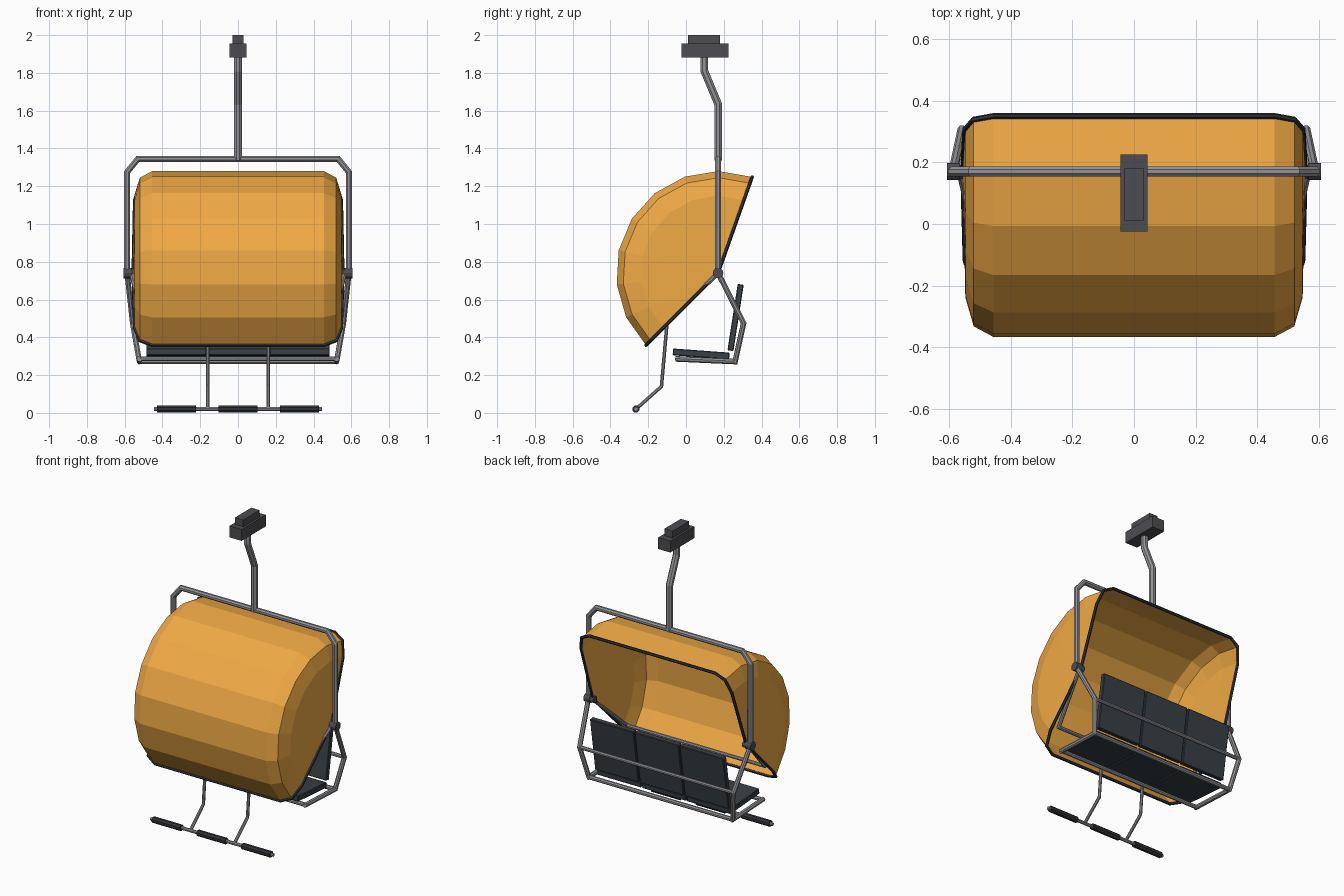
import bpy, bmesh
from math import sin, cos, radians, pi, atan2
from mathutils import Vector, Matrix

if "Cube" in bpy.data.objects:
    bpy.data.objects.remove(bpy.data.objects["Cube"])


def material(name, rgb):
    m = bpy.data.materials.new(name)
    m.diffuse_color = (*rgb, 1)
    m.use_nodes = True
    m.node_tree.nodes["Principled BSDF"].inputs["Base Color"].default_value = m.diffuse_color
    return m


AMBER = material("amber_shell", (0.87, 0.40, 0.06))
STEEL = material("steel", (0.30, 0.30, 0.32))
DARK = material("dark_metal", (0.075, 0.075, 0.085))
PAD = material("dark_pad", (0.04, 0.05, 0.06))
RUBBER = material("rubber", (0.03, 0.033, 0.038))
PY, PZ = 0.17, 0.74  # pivot axis of the bubble and safety bar


def finish(name, bm, mat):
    bmesh.ops.recalc_face_normals(bm, faces=bm.faces)
    me = bpy.data.meshes.new(name)
    bm.to_mesh(me)
    bm.free()
    me.materials.append(mat)
    ob = bpy.data.objects.new(name, me)
    bpy.context.collection.objects.link(ob)
    return ob


def tube(name, path, r, mat=STEEL, sides=8):
    """Sweep a regular polygon along a path with mitred corners."""
    pts = [Vector(p) for p in path]
    dirs = [(b - a).normalized() for a, b in zip(pts, pts[1:])]
    u = dirs[0].orthogonal().normalized()
    v = dirs[0].cross(u)
    bm = bmesh.new()
    ring = [pts[0] + r * (u * cos(a) + v * sin(a))
            for a in (2 * pi * (i + 0.5) / sides for i in range(sides))]
    prev = [bm.verts.new(p) for p in ring]
    bm.faces.new(prev)
    for i, d in enumerate(dirs):
        n = d + dirs[i + 1] if i + 1 < len(dirs) else d
        ring = [p + d * ((pts[i + 1] - p).dot(n) / d.dot(n)) for p in ring]
        cur = [bm.verts.new(p) for p in ring]
        for k in range(sides):
            j = (k + 1) % sides
            bm.faces.new((prev[k], prev[j], cur[j], cur[k]))
        prev = cur
    bm.faces.new(prev)
    return finish(name, bm, mat)


def box(name, centre, size, mat, tilt=0, bevel=0.0):
    bm = bmesh.new()
    bmesh.ops.create_cube(bm, size=1)
    bmesh.ops.scale(bm, vec=size, verts=bm.verts)
    if bevel:
        bmesh.ops.bevel(bm, geom=bm.edges[:], offset=bevel, segments=1, affect='EDGES')
    bm.transform(Matrix.Translation(centre) @ Matrix.Rotation(tilt, 4, 'X'))
    return finish(name, bm, mat)


def mirrored(half):
    """Complete a path on the +x side with its mirror image."""
    return half + [(-x, y, z) for x, y, z in reversed(half)]


# Bubble: cross profile (x, radius) swept around the pivot axis
HALF = [(0.555, 0.0), (0.547, 0.41), (0.52, 0.505), (0.455, 0.54)]
PROFILE = HALF + [(-x, r) for x, r in reversed(HALF)]
A0, A1, STEPS = radians(70.5), radians(225), 8


def polar(x, r, a):
    return (x, PY + r * cos(a), PZ + r * sin(a))


bm = bmesh.new()
rows = [[bm.verts.new(polar(x, r, A0 + (A1 - A0) * i / STEPS)) for x, r in PROFILE]
        for i in range(STEPS + 1)]
for a, b in zip(rows, rows[1:]):
    for k in range(len(PROFILE) - 1):
        bm.faces.new((a[k], a[k + 1], b[k + 1], b[k]))
bmesh.ops.remove_doubles(bm, verts=bm.verts, dist=1e-5)
bubble = finish("bubble_shell", bm, AMBER)
mod = bubble.modifiers.new("thickness", 'SOLIDIFY')
mod.thickness = 0.006
mod.offset = -1

# Rubber rim along both open edges of the bubble
for name, a in (("upper_rim", A0), ("lower_rim", A1)):
    tube(name, [polar(x, r, a) for x, r in PROFILE], 0.0095, RUBBER, 6)

# Hanger bow, seat carrier and cross bars
tube("hanger_bow", mirrored([(0.587, PY, PZ), (0.587, PY, 1.275), (0.53, PY, 1.345)]), 0.017)
tube("seat_back_rail", [(-0.558, 0.305, 0.475), (0.558, 0.305, 0.475)], 0.012)
tube("seat_rear_rail", [(-0.522, 0.26, 0.272), (0.522, 0.26, 0.272)], 0.014)
tube("seat_front_rail", [(-0.522, -0.045, 0.286), (0.522, -0.045, 0.286)], 0.013)
for s, side in ((1, "right"), (-1, "left")):
    tube(side + "_seat_carrier", [(s * 0.587, PY, PZ), (s * 0.558, 0.305, 0.475),
                                  (s * 0.522, 0.26, 0.272), (s * 0.522, -0.055, 0.286)], 0.015)
    # Pivot hub
    tube(side + "_hub_outer", [(s * 0.565, PY, PZ), (s * 0.606, PY, PZ)], 0.028, DARK, 12)
    tube(side + "_hub_inner", [(s * 0.54, PY, PZ), (s * 0.57, PY, PZ)], 0.022, DARK, 12)

# Stem and grip
tube("stem", [(0, PY, 1.335), (0, PY, 1.635), (0, 0.097, 1.81), (0, 0.097, 1.9)], 0.022)
box("grip_body", (0, 0.1, 1.918), (0.088, 0.25, 0.075), DARK)
box("grip_jaw", (0, 0.096, 1.975), (0.06, 0.17, 0.05), DARK)

# Seat and backrest cushions
for i in (-1, 0, 1):
    box(f"seat_cushion_{i + 2}", (i * 0.326, 0.08, 0.312), (0.318, 0.3, 0.036),
        PAD, -atan2(0.022, 0.3), 0.004)
    box(f"backrest_cushion_{i + 2}", (i * 0.326, 0.2625, 0.505), (0.318, 0.032, 0.355),
        PAD, -atan2(0.055, 0.355), 0.004)

# Safety bar with footrest
tube("safety_bar", mirrored([(0.565, PY, PZ), (0.5, -0.1, 0.48)]), 0.012)
for s, side in ((1, "right"), (-1, "left")):
    tube(side + "_footrest_leg", [(s * 0.16, -0.1, 0.48), (s * 0.16, -0.13, 0.14),
                                  (s * 0.16, -0.265, 0.02)], 0.01)
tube("footrest_bar", [(-0.444, -0.265, 0.02), (0.444, -0.265, 0.02)], 0.011)
for i, x in enumerate((-0.325, 0, 0.325)):
    tube(f"footrest_pad_{i + 1}", [(x - 0.103, -0.265, 0.02), (x + 0.103, -0.265, 0.02)],
         0.02, RUBBER)
